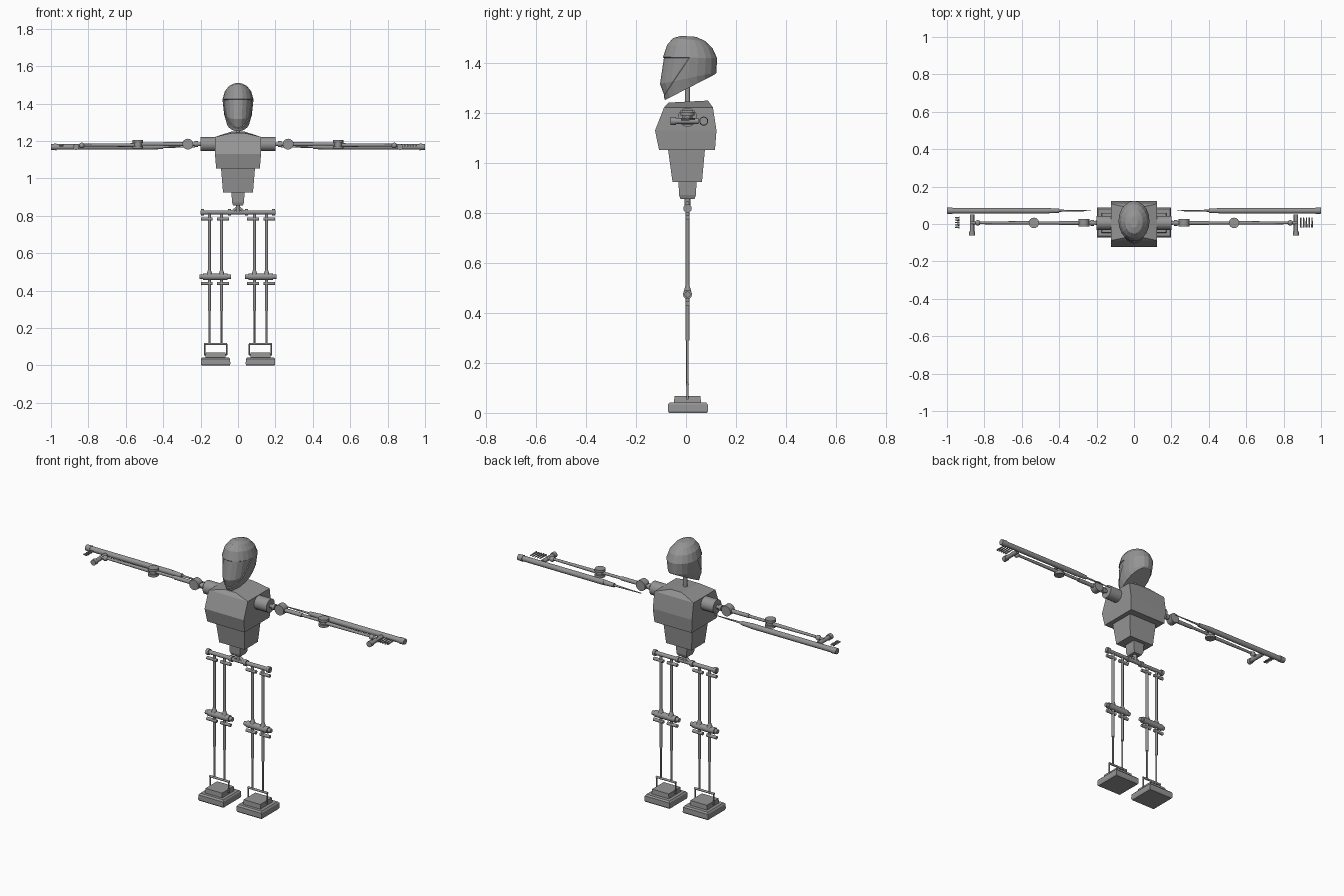
import bpy, bmesh, math
from mathutils import Vector

cube = bpy.data.objects.get("Cube")
if cube:
    bpy.data.objects.remove(cube, do_unlink=True)

grey = bpy.data.materials.new("metal grey")
grey.use_nodes = True
colour = (0.3, 0.3, 0.3, 1)
grey.diffuse_color = colour
grey.node_tree.nodes["Principled BSDF"].inputs["Base Color"].default_value = colour
YC = 0.006          # depth of the skeleton's centre line
ARM_Z = 1.183


def finish(name, bm, smooth=False):
    bmesh.ops.recalc_face_normals(bm, faces=bm.faces[:])
    mesh = bpy.data.meshes.new(name)
    bm.to_mesh(mesh)
    bm.free()
    ob = bpy.data.objects.new(name, mesh)
    bpy.context.collection.objects.link(ob)
    mesh.materials.append(grey)
    if smooth:
        bpy.ops.object.select_all(action='DESELECT')
        ob.select_set(True)
        bpy.context.view_layer.objects.active = ob
        bpy.ops.object.shade_smooth_by_angle(angle=math.radians(35))
    return ob


def loft(name, rings):
    bm = bmesh.new()
    loops = [[bm.verts.new(p) for p in ring] for ring in rings]
    n = len(loops[0])
    for a, b in zip(loops, loops[1:]):
        for i in range(n):
            j = (i + 1) % n
            bm.faces.new((a[i], a[j], b[j], b[i]))
    bm.faces.new(loops[0])
    bm.faces.new(loops[-1])
    return bm


def rect(hw, y0, y1, z0, z1=None, cx=0):
    z1 = z0 if z1 is None else z1
    return [(cx - hw, y0, z0), (cx + hw, y0, z0), (cx + hw, y1, z1), (cx - hw, y1, z1)]


def rod(name, a, b, r, r2=None, segs=16):
    a, b = Vector(a), Vector(b)
    bm = bmesh.new()
    bmesh.ops.create_cone(bm, cap_ends=True, segments=segs, radius1=r,
                          radius2=r if r2 is None else r2, depth=(b - a).length)
    turn = (b - a).to_track_quat('Z', 'Y').to_matrix()
    bmesh.ops.rotate(bm, matrix=turn, verts=bm.verts[:])
    bmesh.ops.translate(bm, vec=(a + b) / 2, verts=bm.verts[:])
    return finish(name, bm, True)


def ball(name, centre, r):
    bm = bmesh.new()
    bmesh.ops.create_uvsphere(bm, u_segments=16, v_segments=10, radius=r)
    bmesh.ops.translate(bm, vec=centre, verts=bm.verts[:])
    return finish(name, bm, True)


# Head: tilted oval rings, given as front point, back point and half width
def oval(fy, fz, by, bz, hw, n=20):
    ring = []
    for i in range(n):
        t = 2 * math.pi * i / n
        k = (1 - math.cos(t)) / 2
        ring.append((hw * math.sin(t), fy + (by - fy) * k, fz + (bz - fz) * k))
    return ring


bm = loft("head", [oval(-0.084, 1.252, 0.118, 1.356, 0.062),
                   oval(-0.108, 1.316, 0.122, 1.362, 0.074),
                   oval(-0.092, 1.424, 0.124, 1.42, 0.083),
                   oval(-0.076, 1.472, 0.106, 1.46, 0.07),
                   oval(-0.052, 1.5, 0.078, 1.488, 0.047),
                   oval(-0.02, 1.509, 0.04, 1.505, 0.02)])
# Visor: cut along a slanted line and sink the front faces
normal = Vector((0, -0.15, 0.1))
corner = Vector((0, 0.016, 1.424))
bmesh.ops.bisect_plane(bm, geom=bm.verts[:] + bm.edges[:] + bm.faces[:],
                       plane_co=corner, plane_no=normal)
bmesh.ops.recalc_face_normals(bm, faces=bm.faces[:])
visor = [f for f in bm.faces if f.calc_center_median().z < 1.42
         and f.normal.z > -0.45 and (f.calc_center_median() - corner).dot(normal) > 0]
bmesh.ops.inset_region(bm, faces=visor, thickness=0.003, depth=-0.004)
finish("head", bm)
rod("neck", (0, YC, 1.23), (0, YC, 1.36), 0.011)

# Trunk
finish("chest", loft("chest", [rect(0.117, -0.108, 0.116, 1.053),
                               rect(0.123, -0.124, 0.122, 1.13),
                               rect(0.123, -0.088, 0.108, 1.222),
                               rect(0.035, -0.07, 0.088, 1.242, 1.25)]))
finish("abdomen", loft("abdomen", [rect(0.08, -0.054, 0.064, 0.924),
                                   rect(0.091, -0.072, 0.076, 1.056)]))
finish("waist_block", loft("waist_block", [rect(0.026, -0.022, 0.034, 0.856),
                                           rect(0.032, -0.028, 0.04, 0.872),
                                           rect(0.035, -0.03, 0.042, 0.926)]))
rod("waist_stem", (0, YC, 0.82), (0, YC, 0.86), 0.012)
rod("hip_bar", (-0.2, YC, 0.818), (0.2, YC, 0.818), 0.011)

for s, side in ((1, "left"), (-1, "right")):
    # Hip
    rod(side + "_hip_brace", (0, YC, 0.845), (s * 0.04, YC, 0.815), 0.008)
    for x in (0.045, 0.19):
        rod(side + "_hip_flange", (s * (x - 0.008), YC, 0.818),
            (s * (x + 0.008), YC, 0.818), 0.017)
    # Knee
    rod(side + "_knee_bar", (s * 0.037, YC, 0.474), (s * 0.205, YC, 0.474), 0.012)
    rod(side + "_knee_sleeve", (s * 0.055, YC, 0.474), (s * 0.188, YC, 0.474), 0.018)
    # Paired leg rods with their cross pins
    for x, pin in ((0.088, 0.08), (0.153, 0.167)):
        rod(side + "_thigh_rod", (s * x, YC, 0.48), (s * x, YC, 0.815), 0.008)
        rod(side + "_thigh_foot", (s * x, YC, 0.485), (s * x, YC, 0.51), 0.016, 0.008)
        rod(side + "_shin_tube", (s * x, YC, 0.29), (s * x, YC, 0.47), 0.008)
        rod(side + "_shin_rod", (s * x, YC, 0.11), (s * x, YC, 0.3), 0.005)
        for z in (0.783, 0.438):
            rod(side + "_leg_pin", (s * (pin - 0.031), YC, z),
                (s * (pin + 0.031), YC, z), 0.009)
    # Ankle bracket
    rod(side + "_ankle_bar", (s * 0.058, YC, 0.115), (s * 0.182, YC, 0.115), 0.006)
    for x in (0.061, 0.179):
        rod(side + "_ankle_post", (s * x, YC, 0.055), (s * x, YC, 0.115), 0.004)
    rod(side + "_ankle_base", (s * 0.058, YC, 0.057), (s * 0.182, YC, 0.057), 0.004)
    # Foot
    finish(side + "_foot_sole", loft("sole", [rect(0.076, -0.068, 0.084, 0, cx=s * 0.12),
                                              rect(0.079, -0.073, 0.088, 0.008, cx=s * 0.12),
                                              rect(0.078, -0.072, 0.087, 0.034, cx=s * 0.12),
                                              rect(0.072, -0.064, 0.08, 0.042, cx=s * 0.12)]))
    finish(side + "_foot_top", loft("top", [rect(0.054, -0.048, 0.06, 0.042, cx=s * 0.12),
                                            rect(0.052, -0.046, 0.058, 0.068, cx=s * 0.12)]))

    # Shoulder and upper arm
    def arm(name, x0, x1, r, r2=None, y=YC, z=ARM_Z):
        rod(side + "_" + name, (s * x0, y, z), (s * x1, y, z), r, r2)
    arm("shoulder", 0.1, 0.2, 0.038)
    arm("shoulder_pin", 0.2, 0.25, 0.01)
    arm("shoulder_collar", 0.215, 0.232, 0.016)
    rod(side + "_shoulder_disc", (s * 0.268, YC - 0.02, ARM_Z),
        (s * 0.268, YC + 0.02, ARM_Z), 0.029)
    arm("upper_arm_tube", 0.29, 0.4, 0.011)
    arm("upper_arm_rod", 0.4, 0.52, 0.008)
    # Elbow drum
    rod(side + "_elbow", (s * 0.535, YC, 1.165), (s * 0.535, YC, 1.2), 0.02)
    for z in (1.167, 1.197):
        rod(side + "_elbow_plate", (s * 0.535, YC, z - 0.007),
            (s * 0.535, YC, z + 0.007), 0.028)
    arm("forearm", 0.55, 0.83, 0.01, 0.007, z=1.178)
    ball(side + "_wrist", (s * 0.835, YC, 1.176), 0.015)
    arm("wrist_rod", 0.835, 0.87, 0.008, z=1.175)
    # Hand bar and fingers
    rod(side + "_palm", (s * 0.866, -0.06, 1.168), (s * 0.866, 0.05, 1.168), 0.012)
    rod(side + "_palm_cap", (s * 0.866, -0.062, 1.168), (s * 0.866, -0.04, 1.168), 0.016)
    for i in range(5):
        if s > 0:
            x = 0.892 + i * 0.015
            rod("left_finger", (x, -0.02, 1.175), (x, 0.036, 1.175), 0.005, 0.003, 8)
        else:
            y = -0.018 + i * 0.013
            rod("right_finger", (-0.957, y, 1.175), (-0.934, y, 1.175), 0.003, 0.005, 8)
    # Long tube running behind the arm
    arm("needle", 0.23, 0.41, 0.002, 0.006, 0.071, 1.168)
    arm("tube_nose", 0.4, 0.46, 0.011, 0.014, 0.071, 1.168)
    arm("tube", 0.46, 0.97, 0.015, None, 0.071, 1.168)
    arm("tube_end", 0.97, 1.0, 0.018, 0.016, 0.071, 1.168)
